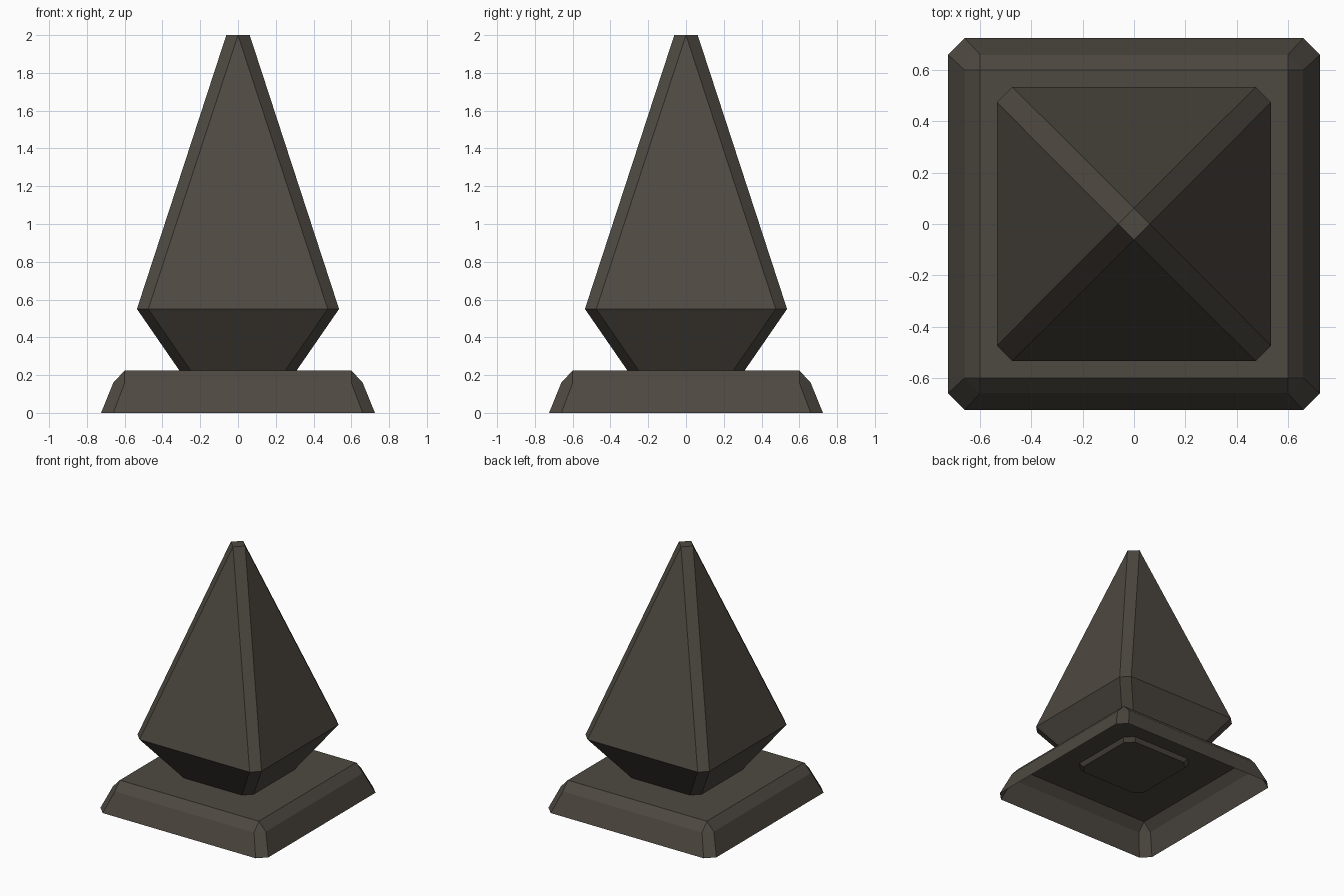
import bpy
import bmesh

cube = bpy.data.objects.get("Cube")
if cube:
    bpy.data.objects.remove(cube, do_unlink=True)

# One dark stone colour
stone = bpy.data.materials.new("dark_stone")
stone.use_nodes = True
colour = (0.076, 0.066, 0.053, 1.0)
stone.diffuse_color = colour
bsdf = stone.node_tree.nodes["Principled BSDF"]
bsdf.inputs["Base Color"].default_value = colour
bsdf.inputs["Roughness"].default_value = 0.9


def ring(bm, half, flat, z):
    """Square ring with cut corners; flat is half the length of each side."""
    points = []
    for a, b in ((half, -flat), (half, flat)):
        points.append((a, b))
    corners = []
    for turn in range(4):
        corners += points
        points = [(-y, x) for x, y in points]
    return [bm.verts.new((x, y, z)) for x, y in corners]


def loft(name, profile, closed_bottom):
    """Stack cut-corner rings (half width, half side, height) and cap them."""
    bm = bmesh.new()
    rings = [ring(bm, *row) for row in profile]
    for low, high in zip(rings, rings[1:]):
        for i in range(len(low)):
            j = (i + 1) % len(low)
            bm.faces.new((low[i], low[j], high[j], high[i]))
    bm.faces.new(rings[-1])
    if closed_bottom:
        bm.faces.new(rings[0][::-1])
    # Rings whose corners meet collapse to plain squares or diamonds
    bmesh.ops.remove_doubles(bm, verts=bm.verts, dist=0.0005)
    mesh = bpy.data.meshes.new(name)
    bm.to_mesh(mesh)
    bm.free()
    mesh.materials.append(stone)
    obj = bpy.data.objects.new(name, mesh)
    bpy.context.collection.objects.link(obj)
    return obj


# Hollow plinth, open underneath, with bevelled upper edge
loft("plinth", [(0.725, 0.66, 0), (0.66, 0.6, 0.16), (0.6, 0.6, 0.225)], False)

# Spire: flares out from the plinth, then tapers to a small diamond tip
loft("spire", [(0.29, 0.23, 0.195), (0.535, 0.475, 0.55), (0.062, 0, 2)], True)
